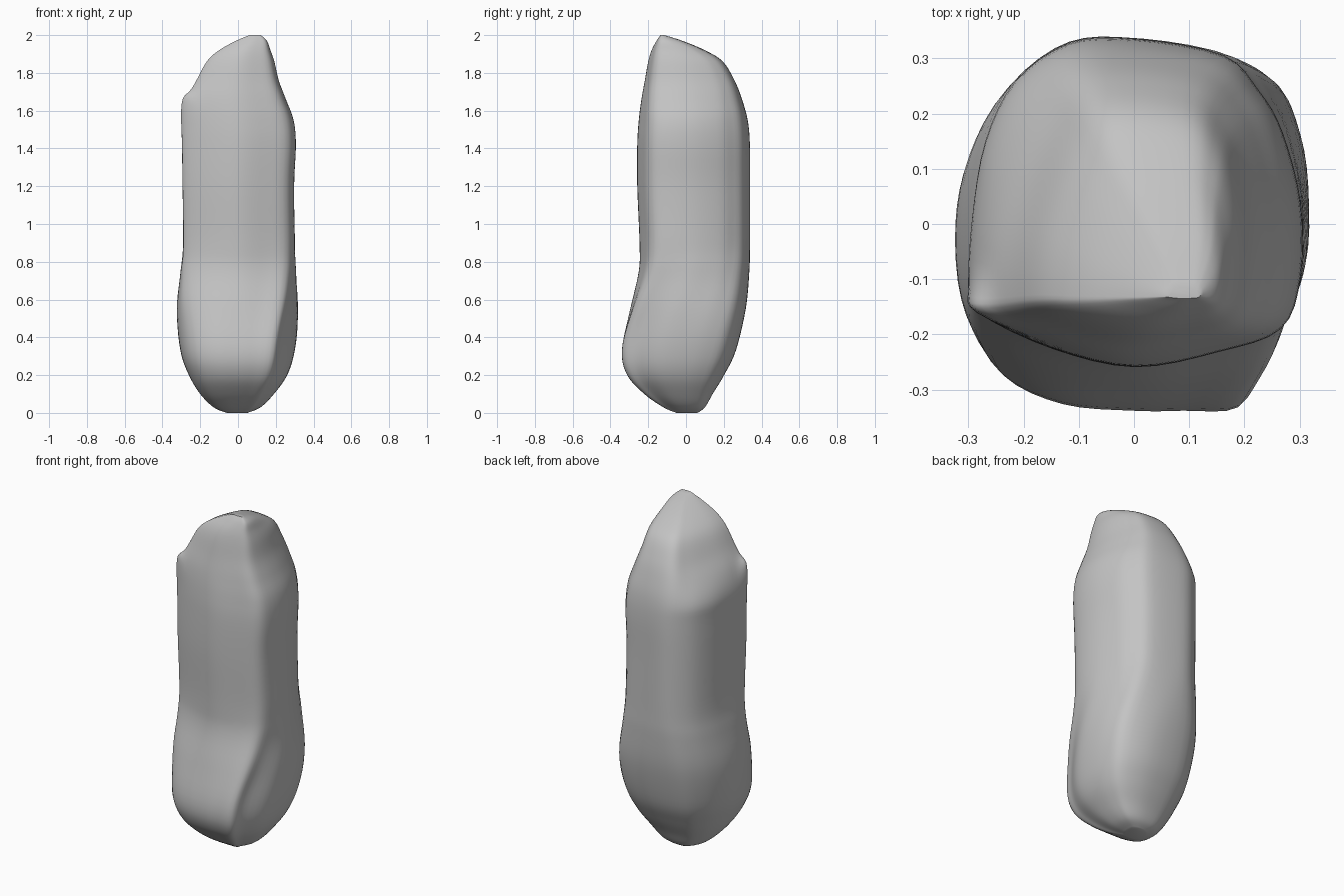
import bpy, bmesh, math

cube = bpy.data.objects.get("Cube")
if cube:
    bpy.data.objects.remove(cube, do_unlink=True)

# Stone colour
stone = bpy.data.materials.new("stone grey")
stone.use_nodes = True
grey = (0.55, 0.55, 0.55, 1)
stone.diffuse_color = grey
stone.node_tree.nodes["Principled BSDF"].inputs["Base Color"].default_value = grey

# Outlines in unit space, counterclockwise from the middle of the front
LOWER = [(0, -1), (.3, -1), (.63, -.98), (.74, -.74), (.94, -.36), (1, .06), (.97, .5), (.82, .82),
         (.3, 1), (-.42, .94), (-.75, .68), (-.93, .35), (-1, 0), (-.95, -.46), (-.77, -.79), (-.42, -.96)]
MIDDLE = [(0, -1), (.5, -.91), (.88, -.77), (1, -.45), (1, 0), (.89, .43), (.75, .68), (.53, .9),
          (0, 1), (-.4, .98), (-.72, .75), (-.9, .38), (-.98, -.1), (-1, -.52), (-.94, -.68), (-.5, -.89)]
TOP = [(0, -1), (.5, -.93), (.88, -.8), (1, -.45), (1, 0), (.9, .43), (.77, .7), (.53, .92),
       (0, 1), (-.38, .94), (-.6, .65), (-.8, .24), (-.95, -.2), (-1, -.58), (-.94, -.74), (-.5, -.91)]

# Height, left and right limits, front and back limits
LEVELS = [(0, -.06, .05, -.05, .06), (.03, -.13, .12, -.12, .1), (.1, -.2, .19, -.22, .14),
          (.2, -.26, .26, -.31, .2), (.33, -.305, .3, -.338, .262), (.55, -.325, .325, -.295, .314),
          (.75, -.305, .312, -.25, .333), (.9, -.29, .298, -.246, .336), (1.2, -.293, .293, -.258, .336),
          (1.42, -.296, .302, -.258, .335), (1.55, -.298, .29, -.25, .324), (1.66, -.272, .25, -.236, .296),
          (1.76, -.22, .213, -.218, .257), (1.86, -.165, .19, -.2, .195), (1.92, -.1, .17, -.182, .1),
          (1.97, -.01, .152, -.156, -.02), (2, .06, .12, -.135, -.115)]


def spline(points, i, t, closed):
    n = len(points)
    p = [points[(i + k) % n] if closed else points[min(max(i + k, 0), n - 1)] for k in (-1, 0, 1, 2)]
    return [.5 * (2 * b + (c - a) * t + (2 * a - 5 * b + 4 * c - d) * t * t
                  + (3 * b - a - 3 * c + d) * t ** 3) for a, b, c, d in zip(*p)]


def outline(points):
    return [spline(points, i, k / 4, True) for i in range(len(points)) for k in range(4)]


def step(low, high, value):
    t = min(max((value - low) / (high - low), 0), 1)
    return t * t * (3 - 2 * t)


lower, middle, top = outline(LOWER), outline(MIDDLE), outline(TOP)
levels = [spline(LEVELS, i, k / 5, False) for i in range(len(LEVELS) - 1) for k in range(5)]
levels.append(LEVELS[-1])

# Loft the boulder through its levels
bm = bmesh.new()
rings = []
for z, x0, x1, y0, y1 in levels:
    ring = []
    waist, crown = step(.35, .95, z), step(1.5, 1.75, z)
    for points in zip(lower, middle, top):
        u, v = (a + (b - a) * waist + (c - b) * crown for a, b, c in zip(*points))
        x, y = (x0 + x1) / 2 + u * (x1 - x0) / 2, (y0 + y1) / 2 + v * (y1 - y0) / 2
        # Small raised lip on the shoulder
        lip = (1 - step(0, .1, math.hypot(x + .285, y + .17))) * (1 - step(0, .12, abs(z - 1.61)))
        ring.append(bm.verts.new((x - .01 * lip, y, z + .05 * lip)))
    rings.append(ring)
for a, b in zip(rings, rings[1:]):
    for i in range(len(a)):
        j = (i + 1) % len(a)
        bm.faces.new((a[i], a[j], b[j], b[i]))
bm.faces.new(rings[0][::-1])
bm.faces.new(rings[-1])
bmesh.ops.recalc_face_normals(bm, faces=bm.faces)

mesh = bpy.data.meshes.new("standing_stone")
bm.to_mesh(mesh)
bm.free()
mesh.materials.append(stone)
boulder = bpy.data.objects.new("standing_stone", mesh)
bpy.context.collection.objects.link(boulder)
bpy.context.view_layer.objects.active = boulder
boulder.select_set(True)
bpy.ops.object.shade_smooth_by_angle(angle=math.radians(40))
